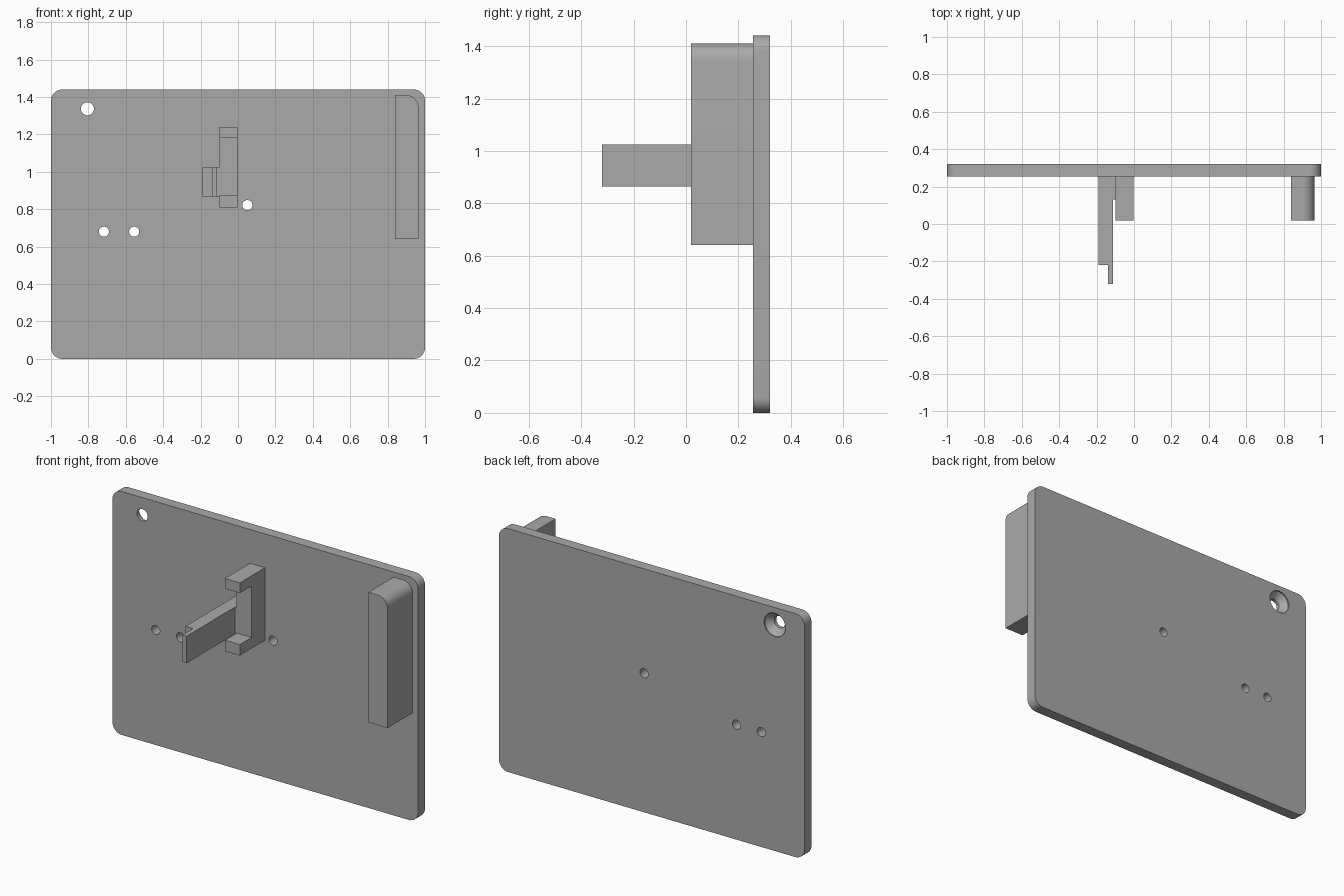
import bpy, bmesh, math
from mathutils import Vector

cube = bpy.data.objects.get("Cube")
if cube:
    bpy.data.objects.remove(cube, do_unlink=True)

grey = bpy.data.materials.new("plain grey")
grey.use_nodes = True
COLOUR = (0.4, 0.4, 0.4, 1)
grey.diffuse_color = COLOUR
grey.node_tree.nodes["Principled BSDF"].inputs["Base Color"].default_value = COLOUR

BACK, FACE, FRONT = 0.32, 0.255, 0.02  # plate back, plate front, fitting front
ROOT = FACE + 0.002                    # fittings sink slightly into the plate


def prism(name, points, start, depth_vec):
    """Extrude a closed outline along a vector."""
    bm = bmesh.new()
    face = bm.faces.new([bm.verts.new(Vector(p) + Vector(start)) for p in points])
    out = bmesh.ops.extrude_face_region(bm, geom=[face])
    moved = [v for v in out["geom"] if isinstance(v, bmesh.types.BMVert)]
    bmesh.ops.translate(bm, verts=moved, vec=depth_vec)
    bmesh.ops.recalc_face_normals(bm, faces=bm.faces)
    mesh = bpy.data.meshes.new(name)
    bm.to_mesh(mesh)
    bm.free()
    mesh.materials.append(grey)
    obj = bpy.data.objects.new(name, mesh)
    bpy.context.collection.objects.link(obj)
    return obj


def smooth(obj):
    bpy.ops.object.select_all(action="DESELECT")
    obj.select_set(True)
    bpy.context.view_layer.objects.active = obj
    bpy.ops.object.shade_smooth_by_angle(angle=math.radians(30))


def rounded(x0, x1, z0, z1, radii, steps=8):
    """Rectangle outline in xz; radii run top right, top left, bottom left, bottom right."""
    pts = []
    corners = [(x1, z1, -1, -1), (x0, z1, 1, -1), (x0, z0, 1, 1), (x1, z0, -1, 1)]
    for i, (x, z, sx, sz) in enumerate(corners):
        r = radii[i]
        if not r:
            pts.append((x, 0, z))
            continue
        for k in range(steps + 1):
            a = math.pi / 2 * (i + k / steps)
            pts.append((x + sx * r + r * math.cos(a), 0, z + sz * r + r * math.sin(a)))
    return pts


def hole(obj, x, z, sections):
    """Cut a round hole; sections are (y, radius) rings from front to back."""
    bm = bmesh.new()
    n = 32
    rings = [[bm.verts.new((x + r * math.cos(math.tau * i / n), y,
                            z + r * math.sin(math.tau * i / n))) for i in range(n)]
             for y, r in sections]
    bm.faces.new(rings[0])
    bm.faces.new(rings[-1])
    for a, b in zip(rings, rings[1:]):
        for i in range(n):
            j = (i + 1) % n
            bm.faces.new((a[i], a[j], b[j], b[i]))
    bmesh.ops.recalc_face_normals(bm, faces=bm.faces)
    mesh = bpy.data.meshes.new("hole_cutter")
    bm.to_mesh(mesh)
    bm.free()
    mesh.materials.append(grey)
    cutter = bpy.data.objects.new("hole_cutter", mesh)
    bpy.context.collection.objects.link(cutter)
    mod = obj.modifiers.new("hole", "BOOLEAN")
    mod.operation, mod.solver, mod.object = "DIFFERENCE", "EXACT", cutter
    bpy.context.view_layer.objects.active = obj
    bpy.ops.object.modifier_apply(modifier=mod.name)
    bpy.data.objects.remove(cutter, do_unlink=True)


# Back plate with pin holes and one countersunk screw hole
plate = prism("back_plate", rounded(-1, 1, 0, 1.44, [0.06] * 4), (0, FACE, 0), (0, BACK - FACE, 0))
for x, z in [(-0.717, 0.68), (-0.555, 0.68), (0.05, 0.822)]:
    hole(plate, x, z, [(FACE - 0.1, 0.027), (BACK + 0.1, 0.027)])
hole(plate, -0.805, 1.337, [(FACE - 0.1, 0.035), (BACK - 0.045, 0.035),
                            (BACK - 0.008, 0.07), (BACK + 0.1, 0.07)])
smooth(plate)

# Tall side block with one rounded top corner
block = prism("side_block", rounded(0.84, 0.965, 0.64, 1.41, [0.065, 0, 0, 0]),
              (0, FRONT, 0), (0, ROOT - FRONT, 0))
smooth(block)

# C-shaped clip
WEB = 0.13
clip = [(ROOT, 0.81), (FRONT, 0.81), (FRONT, 0.875), (WEB, 0.875),
        (WEB, 1.18), (FRONT, 1.18), (FRONT, 1.24), (ROOT, 1.24)]
prism("clip", [(0, y, z) for y, z in clip], (-0.1, 0, 0), (0.098, 0, 0))

# Long tongue with a thin stepped tip, joined to the clip by a short web
tongue = [(-0.19, ROOT), (-0.19, -0.22), (-0.14, -0.22), (-0.14, -0.32),
          (-0.112, -0.32), (-0.112, WEB), (-0.1, WEB), (-0.1, ROOT)]
prism("tongue", [(x, y, 0) for x, y in tongue], (0, 0, 0.865), (0, 0, 0.16))
